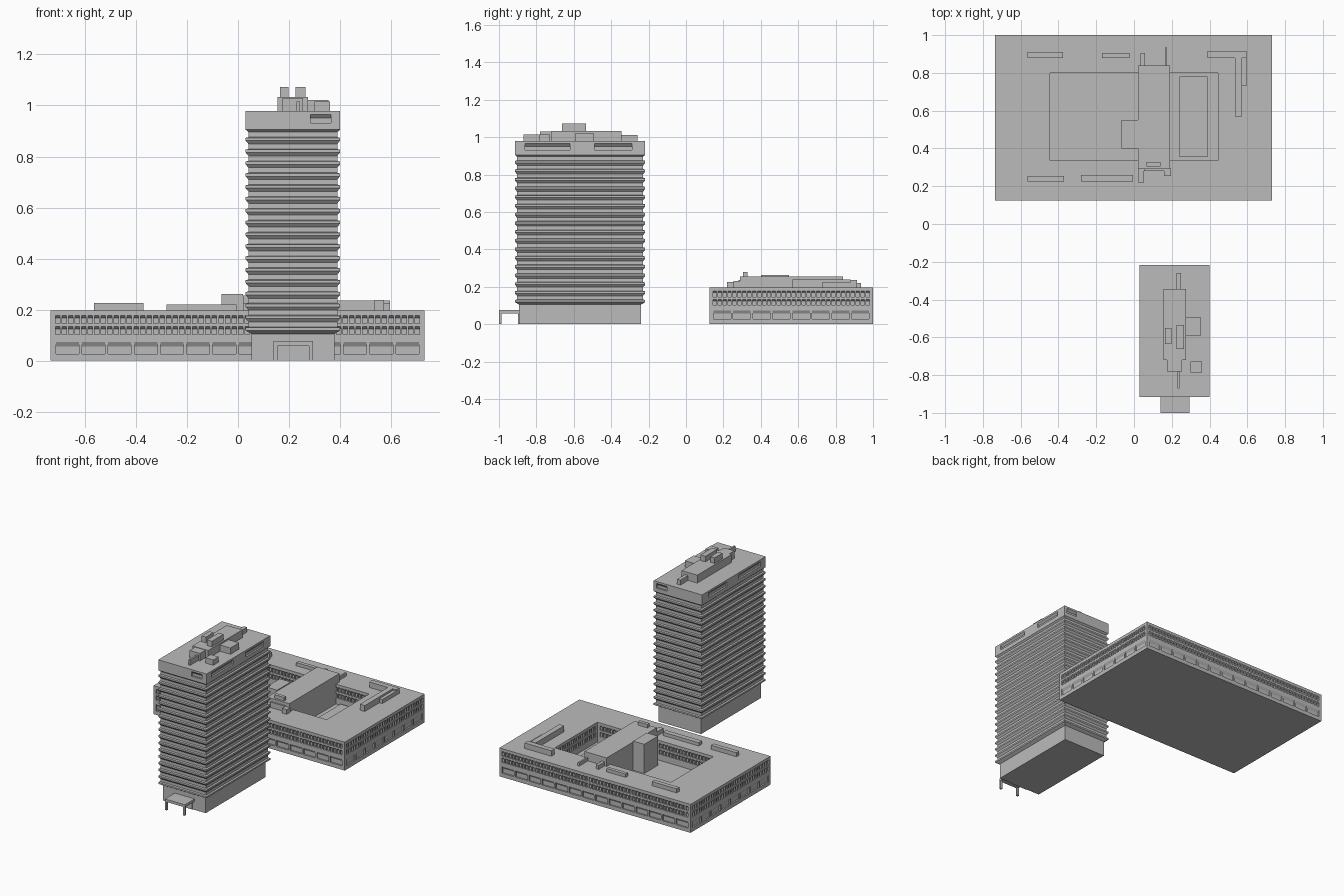
import bpy, bmesh
from mathutils import Vector

if "Cube" in bpy.data.objects:
    bpy.data.objects.remove(bpy.data.objects["Cube"])

GREY = bpy.data.materials.new("concrete_grey")
GREY.diffuse_color = (0.5, 0.5, 0.5, 1)
GREY.use_nodes = True
GREY.node_tree.nodes["Principled BSDF"].inputs["Base Color"].default_value = GREY.diffuse_color
UP = Vector((0, 0, 1))


def finish(bm, name):
    bmesh.ops.remove_doubles(bm, verts=bm.verts, dist=0.0001)
    me = bpy.data.meshes.new(name)
    bm.to_mesh(me)
    bm.free()
    me.materials.append(GREY)
    ob = bpy.data.objects.new(name, me)
    bpy.context.collection.objects.link(ob)
    return ob


def box(name, x0, x1, y0, y1, z0, z1):
    bm = bmesh.new()
    bmesh.ops.create_cube(bm, size=1)
    for v in bm.verts:
        v.co = ((x0 + x1) / 2 + v.co.x * (x1 - x0),
                (y0 + y1) / 2 + v.co.y * (y1 - y0),
                (z0 + z1) / 2 + v.co.z * (z1 - z0))
    return finish(bm, name)


def quad(bm, pts):
    bm.faces.new([bm.verts.new(p) for p in pts])


def corners(x0, x1, y0, y1, inset=0.0):
    return [(x0 + inset, y0 + inset), (x1 - inset, y0 + inset),
            (x1 - inset, y1 - inset), (x0 + inset, y1 - inset)]


def wall(bm, a, b, z0, z1, rows, depth=0.01):
    """Wall from a to b; rows = (bottom, top, sloped head height, [(u0, u1)...])"""
    a, b = Vector((*a, 0)), Vector((*b, 0))
    length = (b - a).length
    d = (b - a) / length
    inward = UP.cross(d)

    def P(u, z, k=0.0):
        return a + d * u + UP * z + inward * k

    def flat(u0, u1, lo, hi):
        quad(bm, [P(u0, lo), P(u1, lo), P(u1, hi), P(u0, hi)])

    z = z0
    for lo, hi, head, spans in rows:
        flat(0, length, z, lo)
        u = 0
        for s, e in spans:
            flat(u, s, lo, hi)
            m = hi - head
            quad(bm, [P(s, lo, depth), P(e, lo, depth), P(e, m, depth), P(s, m, depth)])
            quad(bm, [P(s, m, depth), P(e, m, depth), P(e, hi), P(s, hi)])
            quad(bm, [P(s, lo), P(e, lo), P(e, lo, depth), P(s, lo, depth)])
            quad(bm, [P(s, lo), P(s, lo, depth), P(s, m, depth), P(s, hi)])
            quad(bm, [P(e, lo, depth), P(e, lo), P(e, hi), P(e, m, depth)])
            u = e
        flat(u, length, lo, hi)
        z = hi
    flat(0, length, z, z1)


def spans(length, n, gap, margin=0.015):
    pitch = (length - 2 * margin) / n
    return [(margin + i * pitch + gap / 2, margin + (i + 1) * pitch - gap / 2) for i in range(n)]


# Low block: perimeter walls, courtyard walls, roof ring, floor and underside
OUT = corners(-0.735, 0.73, 0.125, 1.0)
COURT = corners(-0.445, 0.445, 0.335, 0.80)
ROOF, FLOOR = 0.197, 0.06
bm = bmesh.new()
for i in range(4):
    a, b = OUT[i], OUT[(i + 1) % 4]
    L = (Vector(b) - Vector(a)).length
    n = round(L / 0.104)
    small = spans(L, n * 4, 0.008)
    wall(bm, a, b, 0, ROOF, [(0.027, 0.073, 0.017, spans(L, n, 0.012)),
                             (0.102, 0.133, 0.009, small),
                             (0.146, 0.177, 0.009, small)])
    c, e = COURT[(i + 1) % 4], COURT[i]
    L = (Vector(c) - Vector(e)).length
    small = spans(L, round(L / 0.026), 0.008)
    wall(bm, c, e, FLOOR, ROOF, [(0.102, 0.133, 0.009, small), (0.146, 0.177, 0.009, small)])
    quad(bm, [(*a, ROOF), (*b, ROOF), (*c, ROOF), (*e, ROOF)])
quad(bm, [(*p, FLOOR) for p in COURT])
quad(bm, [(*p, 0) for p in reversed(OUT)])
finish(bm, "low_block")

# Courtyard structures
box("court_bridge", 0.02, 0.19, 0.29, 0.84, FLOOR, 0.256)
box("court_stair_tower", -0.065, 0.02, 0.40, 0.55, FLOOR, 0.262)
box("court_plinth", 0.24, 0.39, 0.355, 0.78, FLOOR, 0.08)

# Roof housings on the low block
for x0, x1, y0, y1, z in [
        (-0.565, -0.375, 0.88, 0.91, 0.225), (-0.17, -0.025, 0.88, 0.905, 0.22),
        (0.39, 0.595, 0.88, 0.915, 0.235), (0.535, 0.572, 0.57, 0.88, 0.238),
        (0.572, 0.595, 0.73, 0.88, 0.225), (-0.565, -0.37, 0.225, 0.255, 0.225),
        (-0.28, -0.005, 0.225, 0.26, 0.22), (0.035, 0.057, 0.84, 0.905, 0.225),
        (0.163, 0.175, 0.84, 0.935, 0.22), (0.02, 0.053, 0.22, 0.29, 0.225),
        (0.053, 0.16, 0.28, 0.29, 0.235), (0.16, 0.195, 0.255, 0.295, 0.23)]:
    box("low_roof_housing", x0, x1, y0, y1, ROOF - 0.002, z)
box("bridge_roof_vent", 0.065, 0.14, 0.305, 0.328, 0.255, 0.28)

# Tower: stacked rings with a flared lip at every floor
T = (0.03, 0.40, -0.915, -0.218)
PITCH, BASE, INNER = 0.0465, 0.022, 0.011
TOP0, TOP1 = 0.905, 0.978
profile = [(BASE, 0), (BASE, 0.105)]
for i in range(17):
    z = 0.105 + i * PITCH
    profile += [(0, z + 0.013), (0, z + 0.024), (INNER, z + 0.027), (INNER, z + PITCH)]
profile.append((0, TOP0))
bm = bmesh.new()
for (i0, z0), (i1, z1) in zip(profile, profile[1:]):
    lo, hi = corners(*T, i0), corners(*T, i1)
    for k in range(4):
        j = (k + 1) % 4
        quad(bm, [(*lo[k], z0), (*lo[j], z0), (*hi[j], z1), (*hi[k], z1)])

# Tower crown with recessed openings on each side
crown = corners(*T)
openings = [[(0.255, 0.335)], [(0.055, 0.295), (0.425, 0.625)],
            [(0.02, 0.10)], [(0.072, 0.272), (0.402, 0.642)]]
for k in range(4):
    wall(bm, crown[k], crown[(k + 1) % 4], TOP0, TOP1, [(0.932, 0.965, 0.014, openings[k])], 0.012)
quad(bm, [(*p, TOP1) for p in crown])
quad(bm, [(*p, 0) for p in reversed(corners(*T, BASE))])
finish(bm, "tower")

# Tower roof plant
for x0, x1, y0, y1, z in [
        (0.155, 0.275, -0.72, -0.345, 1.033), (0.175, 0.255, -0.78, -0.72, 1.03),
        (0.225, 0.25, -0.345, -0.26, 1.012), (0.23, 0.242, -0.87, -0.78, 1.015),
        (0.275, 0.355, -0.59, -0.495, 1.022), (0.30, 0.36, -0.785, -0.727, 1.015),
        (0.165, 0.198, -0.635, -0.55, 1.072), (0.226, 0.264, -0.663, -0.535, 1.072)]:
    box("tower_roof_plant", x0, x1, y0, y1, TOP1 - 0.002, z)

# Entrance canopy on two posts
box("entrance_canopy", 0.14, 0.293, -1.0, -0.89, 0.058, 0.076)
for x in (0.14, 0.279):
    box("canopy_post", x, x + 0.014, -1.0, -0.986, 0, 0.06)
box("entrance_door", 0.157, 0.277, -0.897, -0.89, 0, 0.055)
